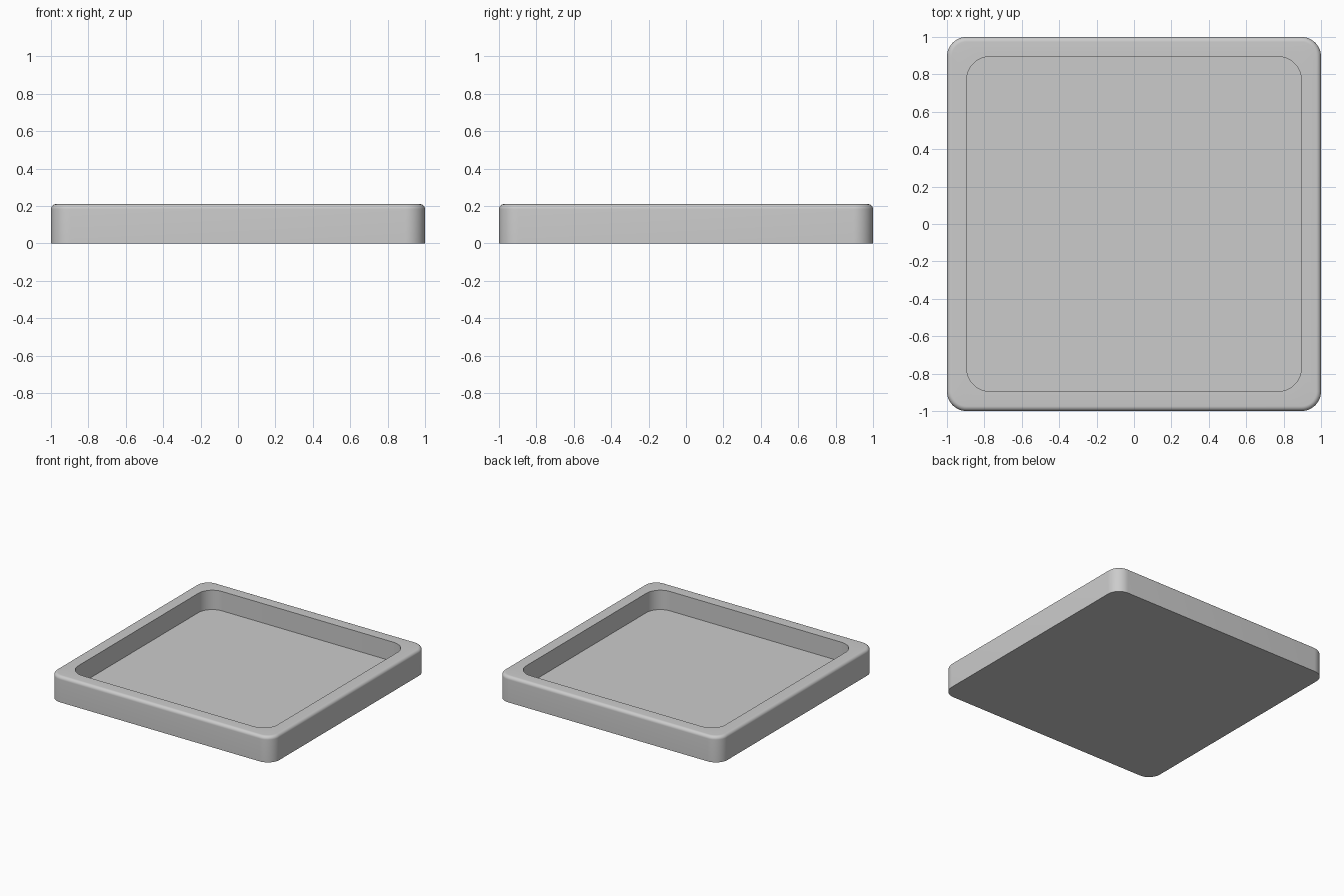
import bpy, bmesh, math

if "Cube" in bpy.data.objects:
    bpy.data.objects.remove(bpy.data.objects["Cube"])

HEIGHT, FLOOR, FILLET = 0.21, 0.0526, 0.0263
SEG = 12  # segments per rounded corner

grey = bpy.data.materials.new("light grey")
grey.diffuse_color = (0.6, 0.6, 0.6, 1)
grey.use_nodes = True
grey.node_tree.nodes["Principled BSDF"].inputs["Base Color"].default_value = grey.diffuse_color


def ring(bm, half, radius, z):
    """Rounded square loop of vertices."""
    verts = []
    for q, (sx, sy) in enumerate([(1, 1), (-1, 1), (-1, -1), (1, -1)]):
        for i in range(SEG + 1):
            a = math.pi / 2 * (q + i / SEG)
            verts.append(bm.verts.new((sx * (half - radius) + radius * math.cos(a),
                                       sy * (half - radius) + radius * math.sin(a), z)))
    return verts


# Tray section from the underside, up the outer wall, over the fillet, into the recess
section = [(1.0, 0.105, 0.0)]
for i in range(9):
    a = math.pi / 2 * i / 8
    inset = FILLET * (1 - math.cos(a))
    section.append((1 - inset, 0.105 - inset, HEIGHT - FILLET + FILLET * math.sin(a)))
section += [(0.8947, 0.125, HEIGHT), (0.8947, 0.125, FLOOR)]

bm = bmesh.new()
rings = [ring(bm, *s) for s in section]
for lo, hi in zip(rings, rings[1:]):
    n = len(lo)
    for i in range(n):
        j = (i + 1) % n
        bm.faces.new((lo[i], lo[j], hi[j], hi[i]))
bm.faces.new(rings[0][::-1])  # underside
bm.faces.new(rings[-1])       # recess floor

mesh = bpy.data.meshes.new("tray")
bm.to_mesh(mesh)
bm.free()
mesh.materials.append(grey)
tray = bpy.data.objects.new("tray", mesh)
bpy.context.collection.objects.link(tray)

# Smooth rounded walls, keep the rim and floor edges crisp
bpy.context.view_layer.objects.active = tray
tray.select_set(True)
bpy.ops.object.shade_smooth_by_angle(angle=math.radians(30))
